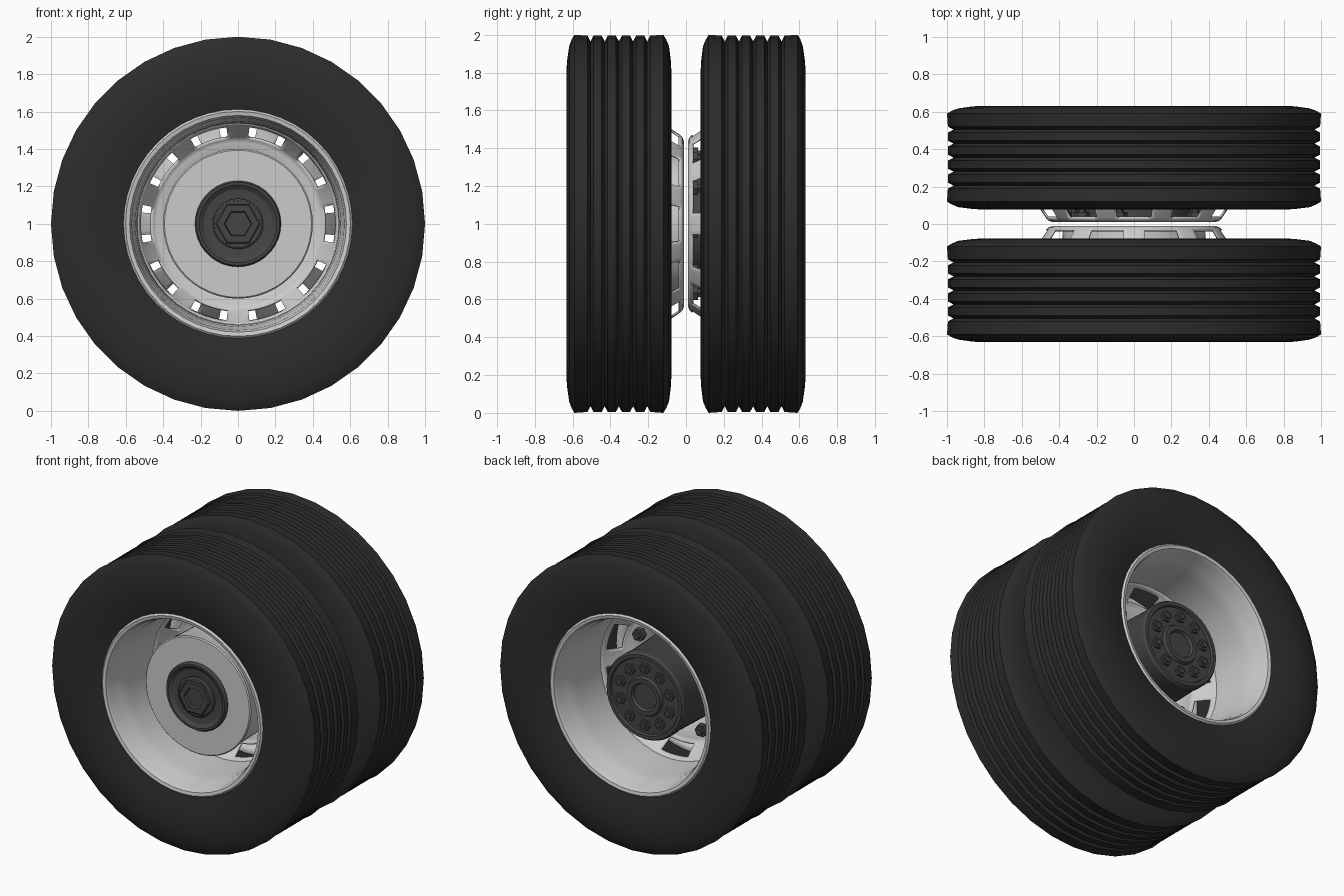
import bpy, bmesh
from math import sin, cos, pi, radians

if "Cube" in bpy.data.objects:
    bpy.data.objects.remove(bpy.data.objects["Cube"])


def material(name, v):
    m = bpy.data.materials.new(name)
    m.diffuse_color = (v, v, v, 1)
    m.use_nodes = True
    m.node_tree.nodes["Principled BSDF"].inputs["Base Color"].default_value = m.diffuse_color
    return m


RUBBER = material("rubber", 0.025)
IRON = material("dark_iron", 0.06)


def revolve(name, profile, seg=36, mat=None, closed=False, skip=None,
            angle=30, phase=0.0, center=(0, 0), thick=0):
    """Spin (y, radius) points round a line parallel to y; skip(row, k) leaves holes."""
    bm = bmesh.new()
    cx, cz = center
    rings = []
    for y, r in profile:
        ring = []
        for k in range(seg):
            a = 2 * pi * k / seg + phase
            ring.append(bm.verts.new((cx + r * cos(a), y, 1 + cz + r * sin(a))))
        rings.append(ring)
    n = len(rings)
    for i in range(n if closed else n - 1):
        p, q = rings[i], rings[(i + 1) % n]
        for k in range(seg):
            if skip and skip(i, k):
                continue
            j = (k + 1) % seg
            bm.faces.new((p[k], p[j], q[j], q[k]))
    bmesh.ops.remove_doubles(bm, verts=bm.verts, dist=1e-5)
    bmesh.ops.recalc_face_normals(bm, faces=bm.faces)
    me = bpy.data.meshes.new(name)
    bm.to_mesh(me)
    bm.free()
    ob = bpy.data.objects.new(name, me)
    bpy.context.collection.objects.link(ob)
    if mat:
        me.materials.append(mat)
    if thick:
        mod = ob.modifiers.new("thickness", "SOLIDIFY")
        mod.thickness = thick
        mod.offset = 0
    bpy.ops.object.select_all(action='DESELECT')
    ob.select_set(True)
    bpy.context.view_layer.objects.active = ob
    bpy.ops.object.shade_smooth_by_angle(angle=radians(angle))
    return ob


def hex_nuts(name, count, ring_r, y0, y1, size, phase):
    for i in range(count):
        a = 2 * pi * i / count + phase
        ym = y0 + (y1 - y0) * 0.7
        revolve(f"{name}_{i + 1}", [(y0, 0), (y0, size), (ym, size), (ym, size * .6),
                                    (y1, size * .55), (y1, 0)], 6, IRON,
                center=(ring_r * cos(a), ring_r * sin(a)))


# Tyre section: outer sidewall, grooved tread, inner sidewall
tread = [(.605, .975), (.59, 1.0)]
for g in (.505, .43, .355, .28, .205):
    tread += [(g + .016, .995), (g, .965), (g - .016, .995)]
tread += [(.12, 1.0), (.105, .975)]
tyre = ([(.56, .57), (.60, .60), (.615, .66), (.628, .74), (.632, .82), (.628, .87), (.618, .94)]
        + tread +
        [(.09, .94), (.08, .86), (.077, .80), (.082, .72), (.095, .64), (.11, .60), (.15, .57)])

# Rim barrel section, and disc section with a conical windowed band
rim = [(.592, .60), (.603, .608), (.61, .60), (.606, .582), (.58, .572), (.54, .568),
       (.50, .553), (.42, .545), (.20, .54), (.14, .54), (.115, .57), (.10, .60)]
disc = [(.16, .541), (.137, .532), (.122, .524), (.036, .466), (.024, .455), (.016, .435), (.016, .25)]

for side, s, shift in (("front", -1, 0), ("rear", 1, 8)):
    def flip(pts):
        return [(s * y, r) for y, r in pts]

    def window(row, k, shift=shift):
        return row == 2 and (k + shift + 5) % 16 < 10

    revolve(side + "_tyre", flip(tyre), 36, RUBBER, closed=True)
    revolve(side + "_rim", flip(rim), 48, thick=.008)
    revolve(side + "_wheel_disc", flip(disc), 160, skip=window, thick=.012)

# Front hub cover plate on its drum
revolve("hub_cover_drum", [(-.02, .38), (-.415, .395), (-.43, .40), (-.437, .393), (-.437, 0)], 48)
# Dark ring, dished inside, with a hollow hexagonal cap
revolve("hub_ring", [(-.43, .23), (-.45, .23), (-.462, .222), (-.462, .208),
                     (-.445, .185), (-.44, .14), (-.44, .10)], 36, IRON)
revolve("hub_cap_base", [(-.43, .135), (-.455, .135), (-.462, .125), (-.462, .10)], 36, IRON)
revolve("hub_cap_nut", [(-.44, .12), (-.475, .12), (-.48, .112), (-.48, .075),
                        (-.46, .07), (-.46, 0)], 6, IRON)

# Rear axle drum with stepped end face
revolve("axle_drum", [(.01, .30), (.36, .29), (.385, .295), (.44, .295), (.455, .285),
                      (.455, .262), (.44, .255), (.44, .135), (.46, .125), (.46, .095),
                      (.44, .085), (.44, 0)], 40, IRON)
hex_nuts("axle_bolt", 10, .195, .435, .468, .038, radians(18))

# Wheel nuts on the rear disc
hex_nuts("wheel_nut", 10, .375, .015, .085, .042, radians(30))
